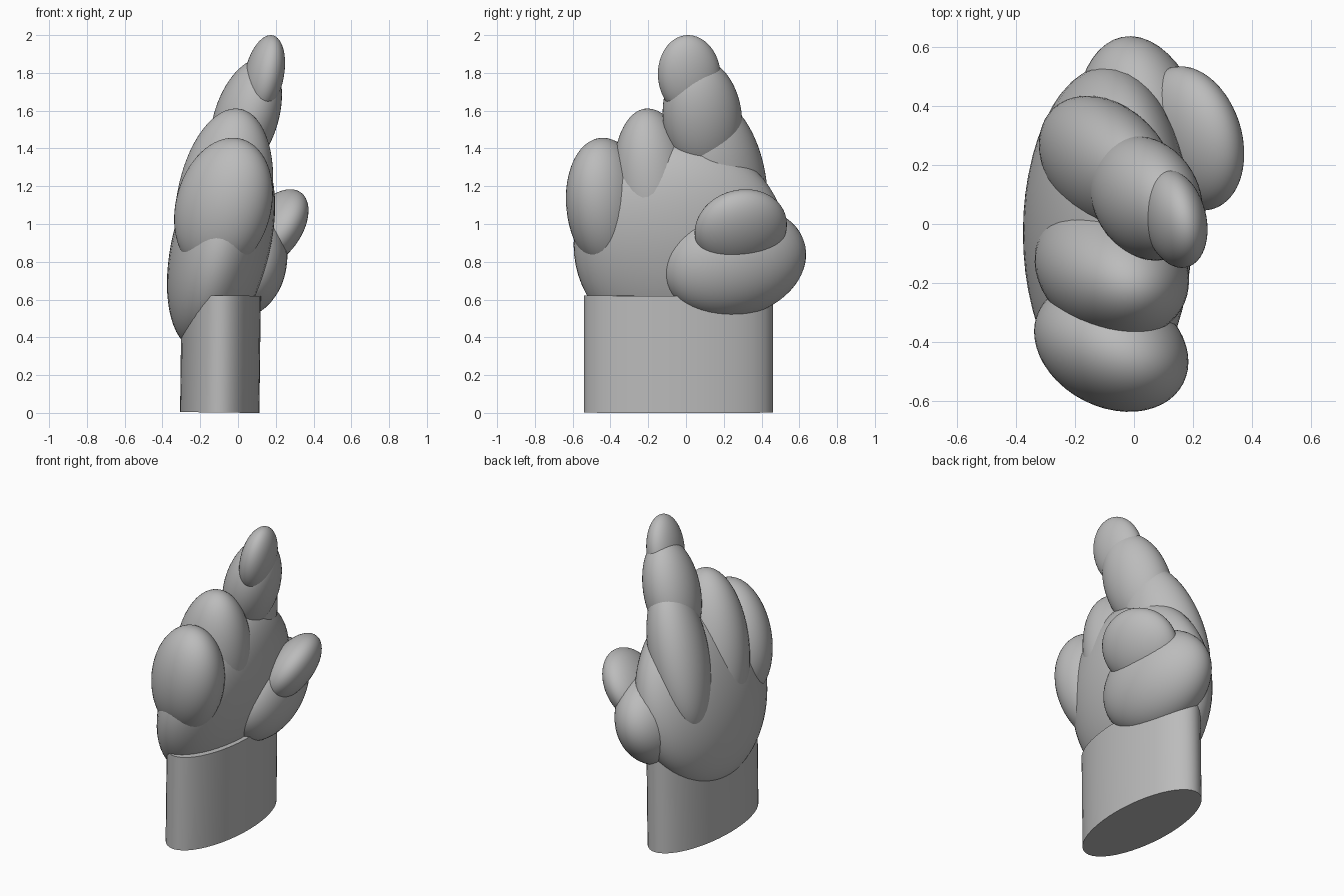
import bpy
from math import radians

cube = bpy.data.objects.get("Cube")
if cube:
    bpy.data.objects.remove(cube, do_unlink=True)

grey = bpy.data.materials.new("plain grey")
grey.use_nodes = True
colour = (0.5, 0.5, 0.5, 1)
grey.diffuse_color = colour
grey.node_tree.nodes["Principled BSDF"].inputs["Base Color"].default_value = colour


def finish(name, radii, tilt):
    ob = bpy.context.object
    ob.name = name
    ob.scale = radii
    ob.rotation_euler = [radians(a) for a in tilt]
    ob.data.materials.append(grey)
    bpy.ops.object.transform_apply(location=False, rotation=True, scale=True)
    bpy.ops.object.shade_smooth_by_angle(angle=radians(40))


def ellipsoid(name, centre, radii, tilt):
    bpy.ops.mesh.primitive_uv_sphere_add(segments=48, ring_count=32, location=centre)
    finish(name, radii, tilt)


# Oval wrist
bpy.ops.mesh.primitive_cylinder_add(vertices=48, radius=1, depth=2, location=(-0.093, -0.04, 0.312))
finish("wrist", (0.21, 0.5, 0.31), (0, 0.7, 0))

# Palm, leaning towards the thumb side
ellipsoid("palm", (-0.09, -0.03, 0.89), (0.26, 0.565, 0.57), (0, 13.6, 0))

# Folded fingers
ellipsoid("little_finger", (-0.077, -0.415, 1.095), (0.262, 0.205, 0.37), (0, 18, -27))
ellipsoid("middle_finger", (-0.075, -0.155, 1.12), (0.255, 0.225, 0.5), (3, 12, -22))

# Pointing finger in three segments
ellipsoid("index_base", (-0.09, 0.2, 1.2), (0.18, 0.235, 0.48), (15, 13, 25))
ellipsoid("index_middle", (0.042, 0.087, 1.56), (0.165, 0.212, 0.33), (12, 16, 17))
ellipsoid("index_tip", (0.138, 0.018, 1.785), (0.1, 0.168, 0.219), (9, 11, 12))

# Thumb
ellipsoid("thumb_base", (0.03, 0.257, 0.8), (0.22, 0.387, 0.295), (13, 13, 12))
ellipsoid("thumb_tip", (0.195, 0.29, 0.976), (0.13, 0.25, 0.235), (0, 34, 17))
